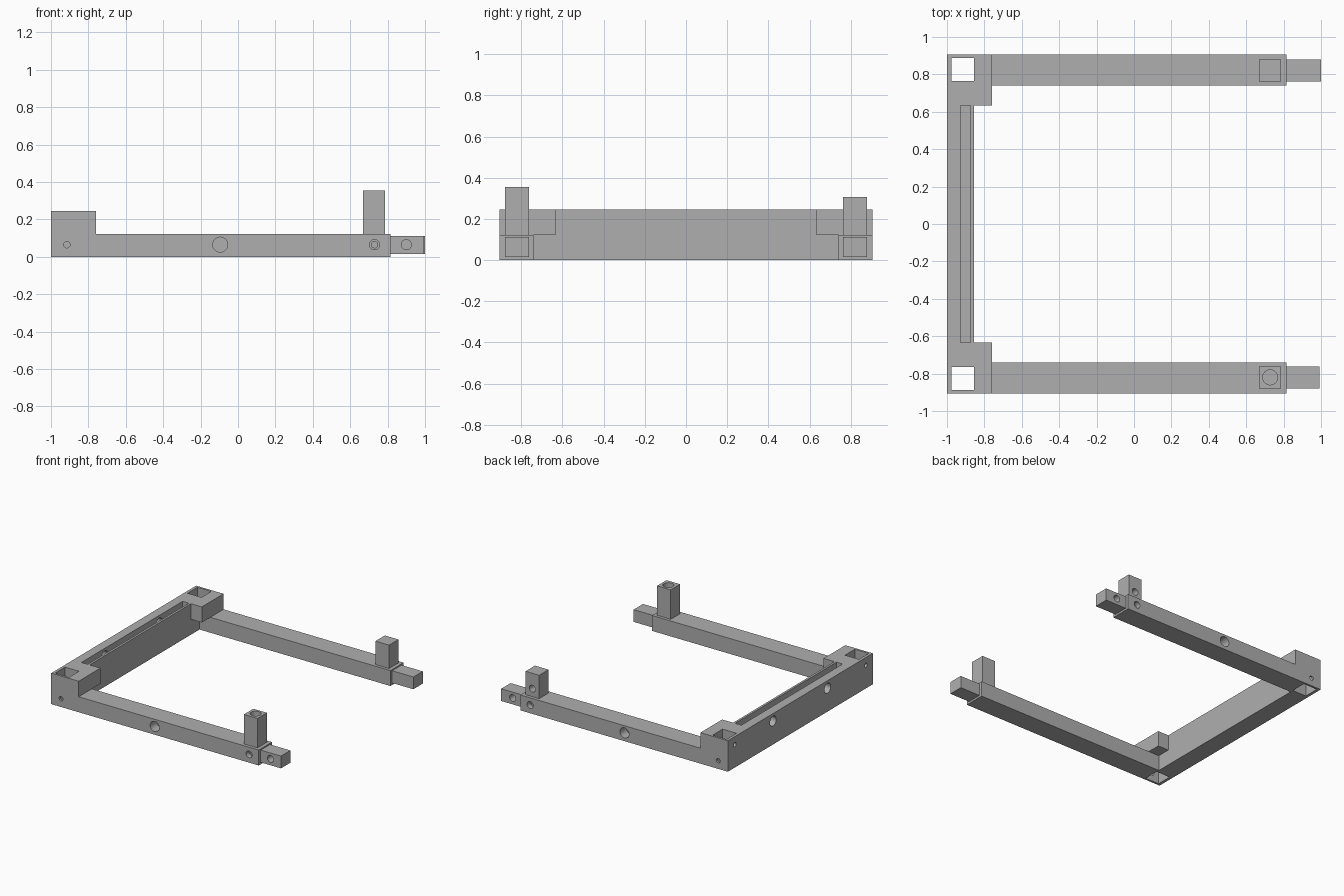
import bpy
from math import pi

cube = bpy.data.objects.get("Cube")
if cube:
    bpy.data.objects.remove(cube, do_unlink=True)

grey = bpy.data.materials.new("plain grey")
grey.use_nodes = True
grey.diffuse_color = (0.43, 0.43, 0.43, 1)
grey.node_tree.nodes["Principled BSDF"].inputs["Base Color"].default_value = grey.diffuse_color


def box(name, x, y, z):
    """Box from (min, max) pairs."""
    bpy.ops.mesh.primitive_cube_add(size=1, location=[sum(p) / 2 for p in (x, y, z)])
    ob = bpy.context.object
    ob.name = name
    ob.scale = [max(p) - min(p) for p in (x, y, z)]
    bpy.ops.object.transform_apply(location=True, rotation=False, scale=True)
    ob.data.materials.append(grey)
    return ob


def drill(axis, centre, radius, depth):
    """Cylinder cutter, centred on the surface, reaching depth into it."""
    rot = {"x": (0, pi / 2, 0), "y": (pi / 2, 0, 0), "z": (0, 0, 0)}[axis]
    bpy.ops.mesh.primitive_cylinder_add(vertices=32, radius=radius, depth=depth * 2,
                                        location=centre, rotation=rot)
    ob = bpy.context.object
    ob.hide_render = True
    ob.data.materials.append(grey)
    return ob


def combine(target, tools, operation):
    """Apply a boolean for each tool, then remove the tool."""
    bpy.context.view_layer.objects.active = target
    for tool in tools:
        mod = target.modifiers.new("Boolean", "BOOLEAN")
        mod.operation = operation
        mod.solver = "EXACT"
        mod.object = tool
        bpy.ops.object.modifier_apply(modifier=mod.name)
        bpy.data.objects.remove(tool, do_unlink=True)


def side(s, near, far):
    """Span in y, mirrored to the front for s = -1."""
    return tuple(sorted((s * near, s * far)))


# U-shaped frame: back wall, two arms and raised corner blocks
EDGE, MID, HOLE_Z = 0.905, 0.82, 0.065
frame = box("frame", (-1, -0.855), (-EDGE, EDGE), (0, 0.245))
pieces = []
for s in (-1, 1):
    pieces.append(box("arm", (-1, 0.815), side(s, 0.74, EDGE), (0, 0.122)))
    pieces.append(box("corner_block", (-1, -0.76), side(s, 0.633, EDGE), (0.122, 0.245)))
combine(frame, pieces, "UNION")

# Long slot along the top of the wall
cuts = [box("slot", (-0.927, -0.873), (-0.633, 0.633), (0.06, 0.3))]
for s in (-1, 1):
    # Square sockets and their small pin holes
    cuts.append(box("socket", (-0.977, -0.855), side(s, 0.765, 0.888), (-0.1, 0.3)))
    cuts.append(drill("y", (-0.915, s * EDGE, HOLE_Z), 0.017, 0.05))
    cuts.append(drill("x", (-1, s * MID, 0.182), 0.017, 0.06))
    # Wall holes opening into the slot
    cuts.append(drill("x", (-1, s * 0.34, 0.185), 0.039, 0.1))
    # Blind holes in the outer arm faces, stepped near the post
    cuts.append(drill("y", (-0.095, s * EDGE, HOLE_Z), 0.04, 0.08))
    cuts.append(drill("y", (0.73, s * EDGE, HOLE_Z), 0.027, 0.04))
    cuts.append(drill("y", (0.73, s * EDGE, HOLE_Z), 0.017, 0.1))
combine(frame, cuts, "DIFFERENCE")

# Square end pegs and upright posts
for s, label, tip, top in ((-1, "front", 0.992, 0.355), (1, "back", 1.0, 0.307)):
    span = side(s, 0.763, 0.88)
    peg = box(label + "_end_peg", (0.815, tip), span, (0.015, 0.112))
    combine(peg, [drill("y", (0.9, s * 0.88, HOLE_Z), 0.027, 0.06)], "DIFFERENCE")
    post = box(label + "_post", (0.668, 0.787), span, (0.122, top))
    if s < 0:
        hole = drill("z", (0.728, s * MID, top), 0.04, 0.1)
    else:
        hole = drill("y", (0.728, 0.88, 0.185), 0.027, 0.06)
    combine(post, [hole], "DIFFERENCE")
